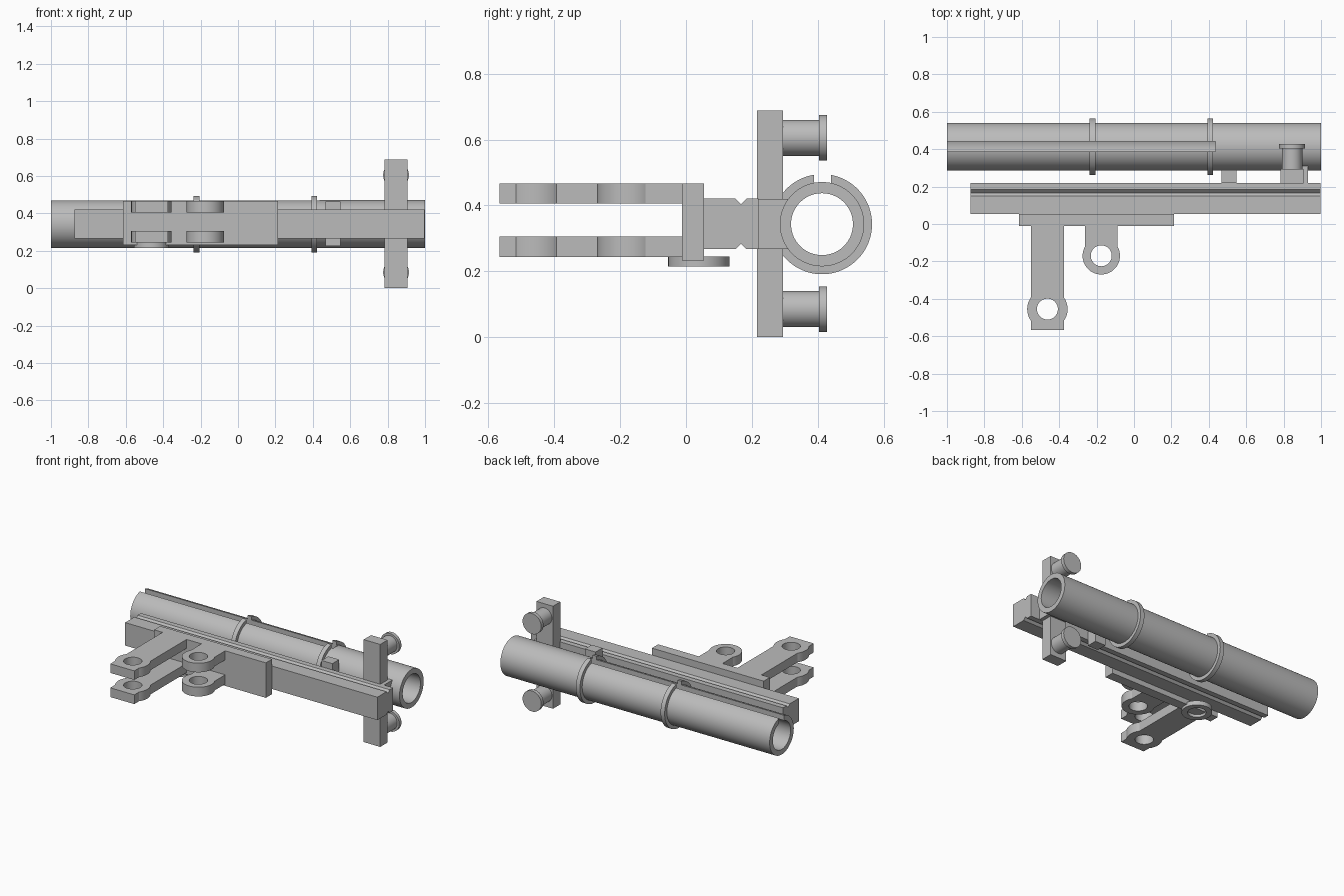
import bpy, bmesh
from math import radians
from mathutils import Matrix

old = bpy.data.objects.get("Cube")
if old:
    bpy.data.objects.remove(old, do_unlink=True)

# Single grey finish
grey = bpy.data.materials.new("plain_grey")
grey.use_nodes = True
COLOUR = (0.5, 0.5, 0.5, 1)
grey.diffuse_color = COLOUR
grey.node_tree.nodes["Principled BSDF"].inputs["Base Color"].default_value = COLOUR

TURN = {"x": Matrix.Rotation(radians(90), 4, "Y"),
        "y": Matrix.Rotation(radians(-90), 4, "X"),
        "z": Matrix.Identity(4)}


def finish(name, bm):
    bmesh.ops.recalc_face_normals(bm, faces=bm.faces)
    mesh = bpy.data.meshes.new(name)
    bm.to_mesh(mesh)
    bm.free()
    mesh.materials.append(grey)
    obj = bpy.data.objects.new(name, mesh)
    bpy.context.collection.objects.link(obj)
    return obj


def box(name, x, y, z):
    """Box from (min, max) pairs."""
    bm = bmesh.new()
    bmesh.ops.create_cube(bm, size=1)
    for v in bm.verts:
        v.co = [(a + b) / 2 + c * (b - a) for (a, b), c in zip((x, y, z), v.co)]
    return finish(name, bm)


def cylinder(name, axis, centre, radius, length, sides=64):
    bm = bmesh.new()
    bmesh.ops.create_cone(bm, cap_ends=True, segments=sides, radius1=radius,
                          radius2=radius, depth=length)
    bm.transform(Matrix.Translation(centre) @ TURN[axis])
    return finish(name, bm)


def activate(obj):
    bpy.ops.object.select_all(action="DESELECT")
    obj.select_set(True)
    bpy.context.view_layer.objects.active = obj


def combine(obj, other, operation):
    """Apply a boolean and discard the second solid."""
    activate(obj)
    mod = obj.modifiers.new("join", "BOOLEAN")
    mod.operation, mod.solver, mod.object = operation, "EXACT", other
    bpy.ops.object.modifier_apply(modifier=mod.name)
    bpy.data.objects.remove(other, do_unlink=True)


def smooth(obj):
    activate(obj)
    bpy.ops.object.shade_smooth_by_angle(angle=radians(30))


# Slotted tube and its two open collars
TUBE_Y, TUBE_Z, OUTER = 0.413, 0.343, 0.128


def slotted_pipe(name, x, length, outer, inner):
    pipe = cylinder(name, "x", (x, TUBE_Y, TUBE_Z), outer, length, 96)
    combine(pipe, cylinder("bore", "x", (x, TUBE_Y, TUBE_Z), inner, length + 0.2, 96),
            "DIFFERENCE")
    combine(pipe, box("slot", (-1.1, 0.435), (0.388, 0.44), (TUBE_Z, 0.6)), "DIFFERENCE")
    smooth(pipe)


slotted_pipe("tube", 0, 2, OUTER, 0.094)
for side, x in (("right", -0.222), ("left", 0.407)):
    slotted_pipe(side + "_collar", x, 0.03, 0.152, OUTER - 0.002)

# Rail with a shallow V groove along the top and bottom
half = [(0.053, 0.421), (0.15, 0.421), (0.167, 0.404), (0.184, 0.421), (0.22, 0.421)]
profile = half + [(y, 2 * 0.344 - z) for y, z in reversed(half)]
bm = bmesh.new()
face = bm.faces.new([bm.verts.new((-0.875, y, z)) for y, z in profile])
end = bmesh.ops.extrude_face_region(bm, geom=[face])["geom"]
bmesh.ops.translate(bm, vec=(1.873, 0, 0),
                    verts=[g for g in end if isinstance(g, bmesh.types.BMVert)])
if len(bm.faces) < len(profile) + 2:
    bm.faces.new([v for v in bm.verts if v.co.x < 0])
finish("rail", bm)

# Supports between rail and tube
box("tube_support", (0.468, 0.548), (0.218, 0.29), (0.227, 0.463))
box("crossbar", (0.782, 0.905), (0.216, 0.294), (0, 0.688))
box("crossbar_bracket", (0.79, 0.93), (0.218, 0.31), (0.268, 0.42))

# Headed pegs on the crossbar
for place, z in (("upper", 0.605), ("lower", 0.085)):
    smooth(cylinder(place + "_peg", "y", (0.845, 0.35, z), 0.055, 0.12))
    smooth(cylinder(place + "_peg_head", "y", (0.845, 0.416, z), 0.069, 0.024))

# Mounting plate
box("mounting_plate", (-0.615, 0.215), (-0.012, 0.054), (0.232, 0.467))


# Paired arms with pierced bosses
def arm(name, x, width, y_end, y_hole, radius, z):
    mid, thick = sum(z) / 2, z[1] - z[0]
    body = box(name, (x - width / 2, x + width / 2), (y_end, -0.012), z)
    combine(body, cylinder("boss", "z", (x, y_hole, mid), radius, thick), "UNION")
    combine(body, cylinder("hole", "z", (x, y_hole, mid), 0.056, thick + 0.1), "DIFFERENCE")
    smooth(body)


for place, z in (("upper", (0.406, 0.467)), ("lower", (0.244, 0.306))):
    arm(place + "_long_arm", -0.463, 0.178, -0.566, -0.455, 0.108, z)
    arm(place + "_short_arm", -0.175, 0.176, -0.165, -0.17, 0.1, z)

# Washer under the plate
washer = cylinder("washer", "z", (-0.463, 0.039, 0.23), 0.093, 0.03)
combine(washer, cylinder("washer_hole", "z", (-0.463, 0.039, 0.23), 0.056, 0.1), "DIFFERENCE")
smooth(washer)
